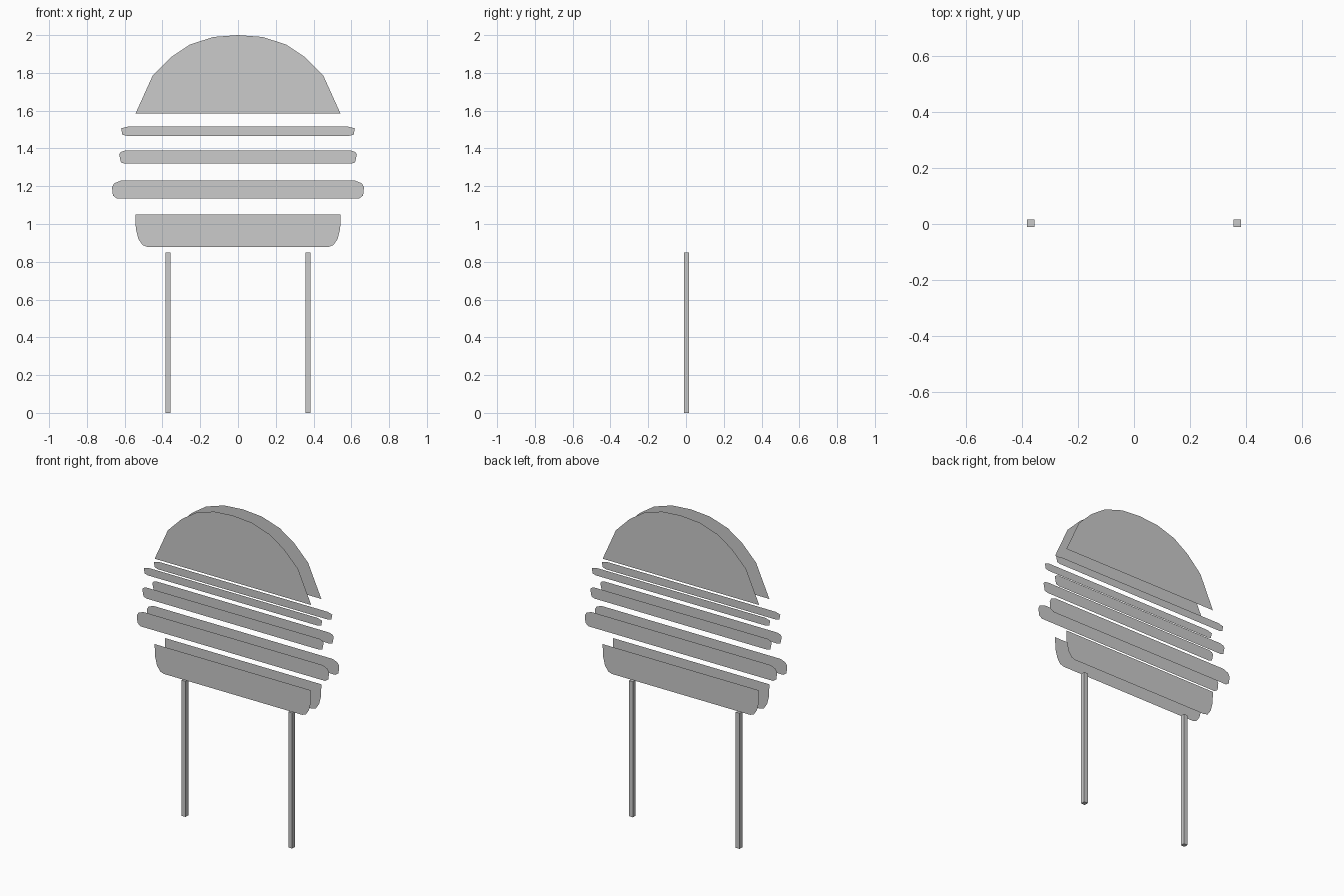
import bpy, bmesh

if "Cube" in bpy.data.objects:
    bpy.data.objects.remove(bpy.data.objects["Cube"])

# Right-hand half outlines (x, z), bottom to top; mirrored across x = 0
PARTS = {
    "top_bun": [(.543, 1.584), (.451, 1.787), (.355, 1.883), (.255, 1.95), (.13, 1.99), (0, 2.0)],
    "upper_filling": [(.59, 1.467), (.612, 1.473), (.619, 1.506), (.585, 1.515)],
    "middle_filling": [(.6, 1.319), (.62, 1.326), (.629, 1.37), (.62, 1.381), (.6, 1.388)],
    "lower_filling": [(.64, 1.134), (.662, 1.15), (.667, 1.195), (.656, 1.215), (.622, 1.229)],
    "bottom_bun": [(.48, .879), (.505, .888), (.527, .92), (.541, .975), (.543, 1.049)],
}


def make_object(name, bm):
    mesh = bpy.data.meshes.new(name)
    bm.to_mesh(mesh)
    bm.free()
    obj = bpy.data.objects.new(name, mesh)
    bpy.context.collection.objects.link(obj)
    return obj


# Flat sign panels: each piece is an open sheet on the front and on the back
def panel(name, half, y):
    outline = half + [(-x, z) for x, z in reversed(half) if x > 0]
    if y > 0:
        outline.reverse()
    bm = bmesh.new()
    bm.faces.new([bm.verts.new((x, y, z)) for x, z in outline])
    make_object(name, bm)


for name, half in PARTS.items():
    panel(name + "_front", half, -.05)
    panel(name + "_back", half, .05)

# Two thin square posts
for side, x in (("left", -.37), ("right", .37)):
    bm = bmesh.new()
    bmesh.ops.create_cube(bm, size=1)
    for v in bm.verts:
        v.co = (x + v.co.x * .027, .003 + v.co.y * .027, .425 + v.co.z * .85)
    make_object(side + "_post", bm)
